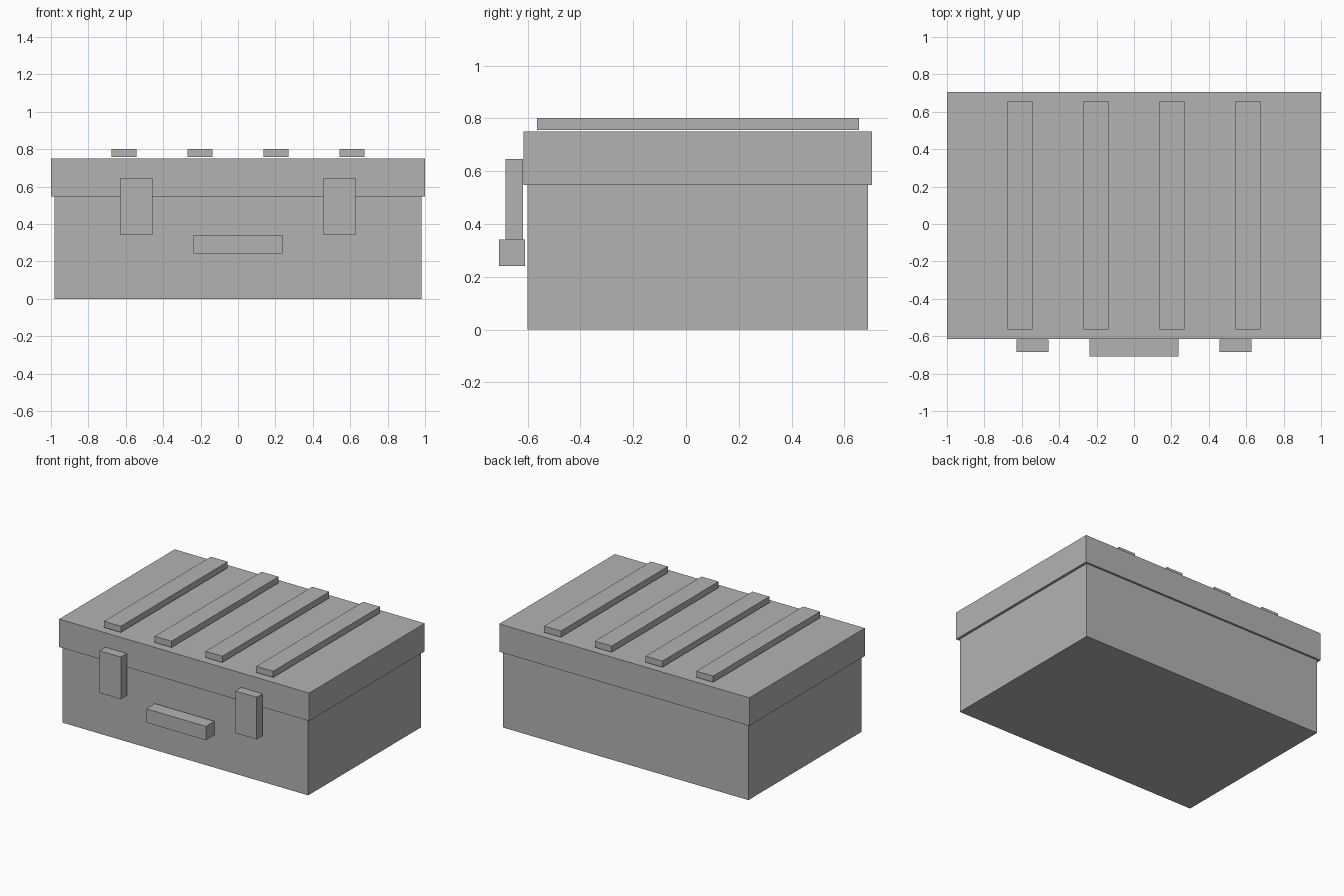
import bpy

default = bpy.data.objects.get("Cube")
if default:
    bpy.data.objects.remove(default, do_unlink=True)

# One flat grey for the whole case
grey = bpy.data.materials.new("plain_grey")
grey.use_nodes = True
colour = (0.45, 0.45, 0.45, 1)
grey.diffuse_color = colour
grey.node_tree.nodes["Principled BSDF"].inputs["Base Color"].default_value = colour


def box(name, x, y, z):
    """Box spanning the (min, max) ranges x, y, z."""
    spans = (x, y, z)
    bpy.ops.mesh.primitive_cube_add(size=1, location=[(a + b) / 2 for a, b in spans])
    obj = bpy.context.object
    obj.name = name
    obj.scale = [b - a for a, b in spans]
    bpy.ops.object.transform_apply(location=False, rotation=False, scale=True)
    obj.data.materials.append(grey)
    return obj


def around(centre, width):
    return (centre - width / 2, centre + width / 2)


# Case body and overhanging lid
box("case_body", around(0, 1.964), (-0.6, 0.69), (0, 0.548))
box("case_lid", around(0, 2), (-0.615, 0.705), (0.548, 0.75))

# Four evenly spaced ribs along the top of the lid
for i in range(4):
    box(f"lid_rib_{i + 1}", around((i - 1.5) * 0.406, 0.135),
        (-0.565, 0.656), (0.757, 0.802))

# Pair of front latches
for side, sign in (("left", 1), ("right", -1)):
    box(f"{side}_latch", around(sign * 0.543, 0.171), (-0.684, -0.617), (0.342, 0.647))

# Front carrying handle
box("front_handle", around(0, 0.476), (-0.708, -0.61), (0.241, 0.341))
